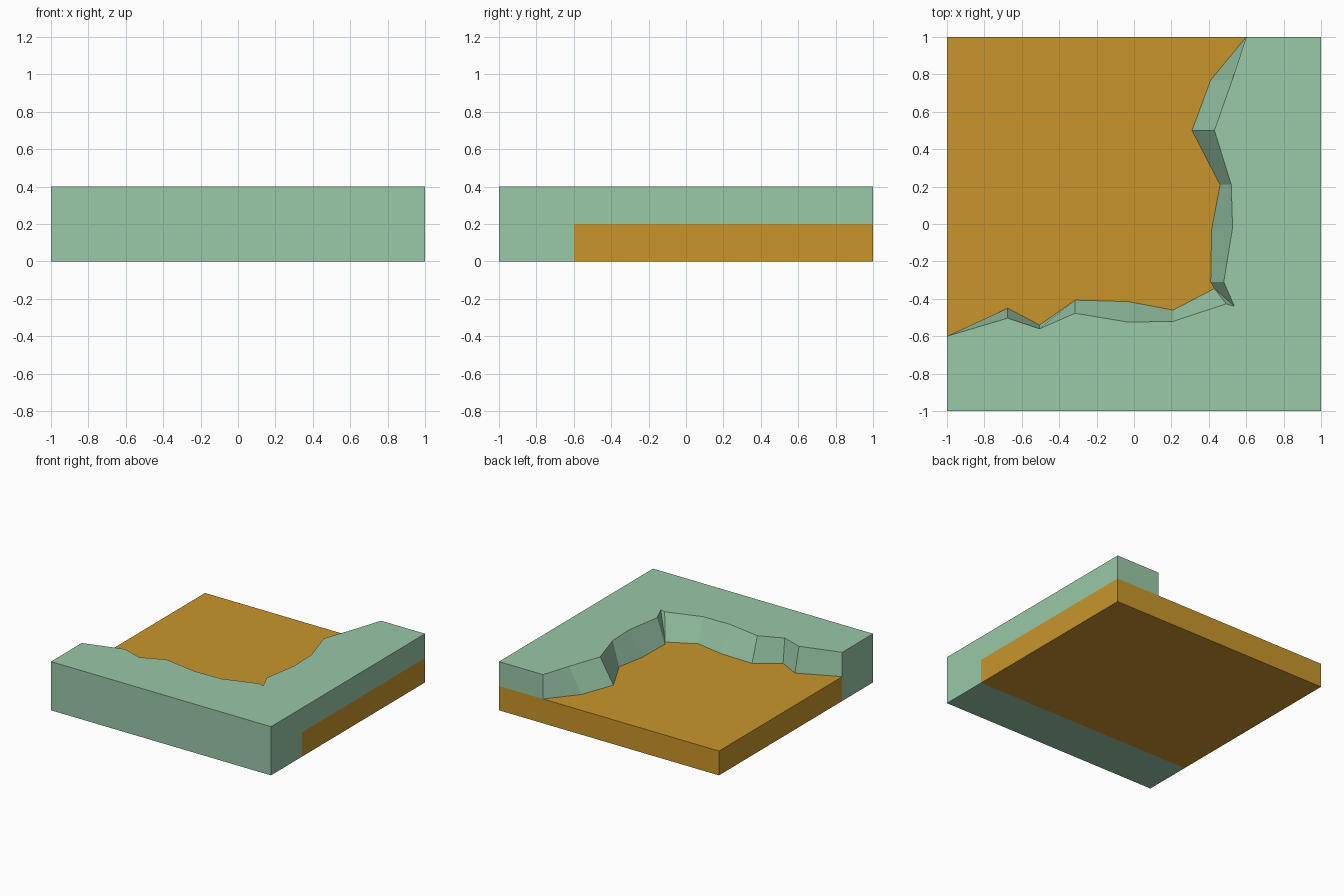
import bpy, bmesh

if "Cube" in bpy.data.objects:
    bpy.data.objects.remove(bpy.data.objects["Cube"])

GRASS_Z, SAND_Z = 0.4, 0.2


def material(name, rgb):
    m = bpy.data.materials.new(name)
    m.diffuse_color = (*rgb, 1)
    m.use_nodes = True
    m.node_tree.nodes["Principled BSDF"].inputs["Base Color"].default_value = m.diffuse_color
    return m


# matching points of the cliff: foot (on the sand) and lip (on the grass)
foot = [(.6, 1), (.41, .77), (.31, .5), (.46, .21), (.415, -.03), (.41, -.31),
        (.43, -.345), (.43, -.345), (.21, -.46), (-.03, -.415), (-.315, -.407),
        (-.505, -.54), (-.675, -.45), (-1, -.6)]
lip = [(.6, 1), (.525, .77), (.43, .5), (.52, .21), (.527, -.02), (.48, -.31),
       (.537, -.44), (.493, -.427), (.21, -.52), (-.03, -.525), (-.315, -.477),
       (-.505, -.56), (-.675, -.503), (-1, -.6)]

bm = bmesh.new()
cache = {}


def vert(p):
    if p not in cache:
        cache[p] = bm.verts.new(p)
    return cache[p]


def face(points, mat):
    points = list(dict.fromkeys(points))
    bm.faces.new([vert(p) for p in points]).material_index = mat


def at(pts, z):
    return [(x, y, z) for x, y in pts]


GREEN, SAND = 0, 1
low, high = at(foot, SAND_Z), at(lip, GRASS_Z)

# flat tops and sloping cliff wall
face(low + [(-1, 1, SAND_Z)], SAND)
face(high + [(-1, -1, GRASS_Z), (1, -1, GRASS_Z), (1, 1, GRASS_Z)], GREEN)
for i in range(len(low) - 1):
    face([low[i], low[i + 1], high[i + 1], high[i]], GREEN)

# sand underside, left, back and right sides
face(at([(-1, -.6), (1, -.6), (1, 1), (-1, 1)], 0), SAND)
face([(-1, -.6, 0), (-1, 1, 0), (-1, 1, SAND_Z), (-1, -.6, SAND_Z)], SAND)
face([(-1, 1, 0), (1, 1, 0), (1, 1, SAND_Z), (.6, 1, SAND_Z), (-1, 1, SAND_Z)], SAND)
face([(1, -.6, 0), (1, 1, 0), (1, 1, SAND_Z), (1, -.6, SAND_Z)], SAND)

# grass underside, front, left, back and right sides
face(at([(-1, -1), (1, -1), (1, -.6), (-1, -.6)], 0), GREEN)
face([(-1, -1, 0), (1, -1, 0), (1, -1, GRASS_Z), (-1, -1, GRASS_Z)], GREEN)
face([(-1, -1, 0), (-1, -.6, 0), (-1, -.6, SAND_Z), (-1, -.6, GRASS_Z), (-1, -1, GRASS_Z)], GREEN)
face([(.6, 1, SAND_Z), (1, 1, SAND_Z), (1, 1, GRASS_Z), (.6, 1, GRASS_Z)], GREEN)
face([(1, -1, 0), (1, -.6, 0), (1, -.6, SAND_Z), (1, 1, SAND_Z), (1, 1, GRASS_Z), (1, -1, GRASS_Z)], GREEN)

bmesh.ops.recalc_face_normals(bm, faces=bm.faces)
mesh = bpy.data.meshes.new("cliff_corner_tile")
bm.to_mesh(mesh)
bm.free()
mesh.materials.append(material("grass_green", (.319, .578, .392)))
mesh.materials.append(material("sand_orange", (.584, .305, .024)))
bpy.context.collection.objects.link(bpy.data.objects.new("cliff_corner_tile", mesh))
